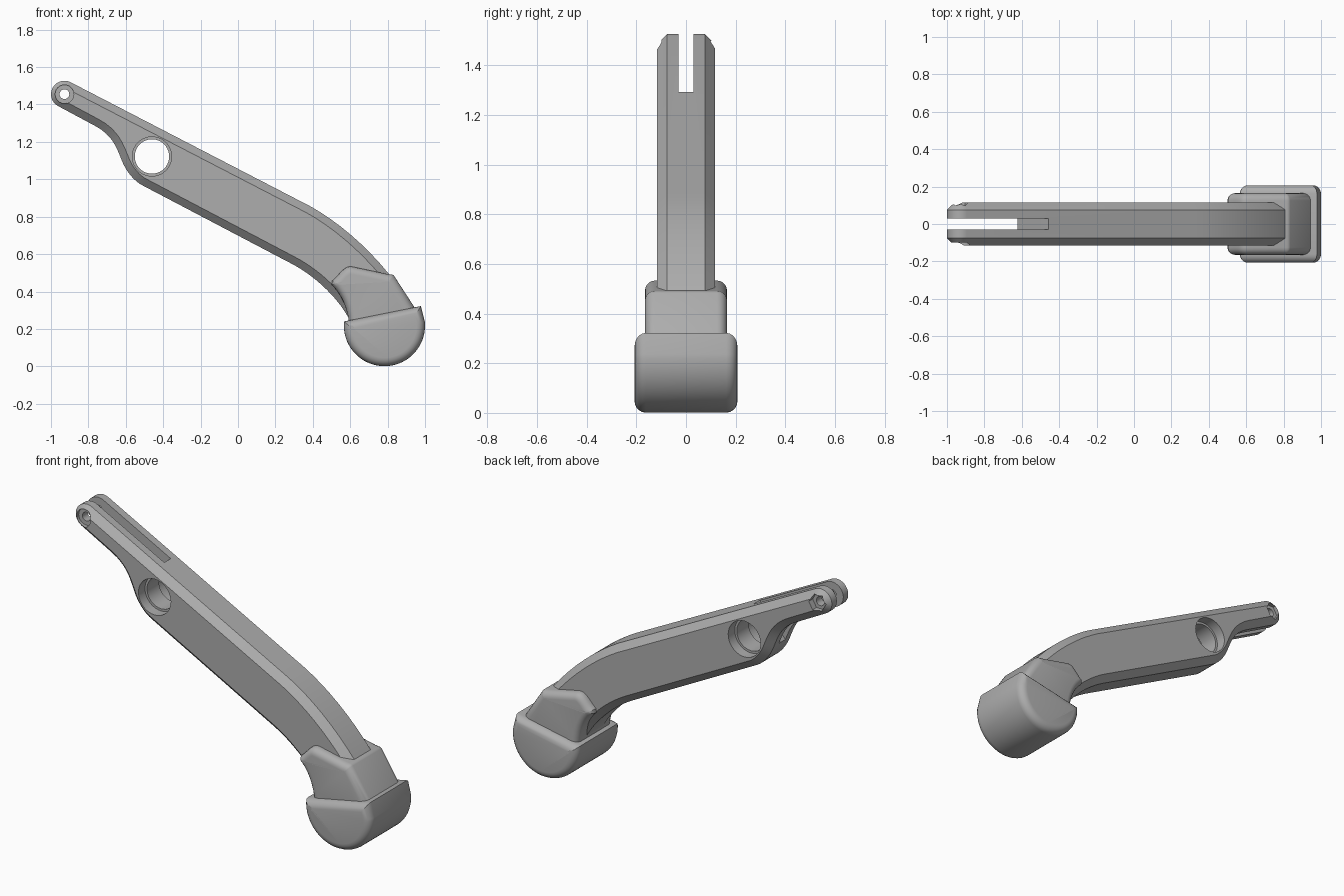
import bpy, bmesh, math
from mathutils import Vector

cube = bpy.data.objects.get("Cube")
if cube:
    bpy.data.objects.remove(cube, do_unlink=True)

# Single grey finish
grey = bpy.data.materials.new("plain grey")
grey.use_nodes = True
colour = (0.42, 0.42, 0.42, 1)
grey.diffuse_color = colour
grey.node_tree.nodes["Principled BSDF"].inputs["Base Color"].default_value = colour


def curve(a, b, c, d, n=12):
    """Points on a cubic curve in the side plane."""
    a, b, c, d = map(Vector, (a, b, c, d))
    return [tuple(a * (1 - t) ** 3 + b * 3 * t * (1 - t) ** 2 + c * 3 * t * t * (1 - t) + d * t ** 3)
            for t in (i / n for i in range(n + 1))]


def arc(cx, cz, r, start, end, n):
    angles = [math.radians(start + (end - start) * i / n) for i in range(n + 1)]
    return [(cx + r * math.cos(a), cz + r * math.sin(a)) for a in angles]


def extrude(name, points, y0, y1, bevel=0, segments=1):
    """Side profile extruded across y, with its two outlines bevelled."""
    bm = bmesh.new()
    front = bm.faces.new([bm.verts.new((x, y0, z)) for x, z in points])
    made = bmesh.ops.extrude_face_region(bm, geom=[front], use_keep_orig=True)["geom"]
    bmesh.ops.translate(bm, verts=[v for v in made if isinstance(v, bmesh.types.BMVert)],
                        vec=(0, y1 - y0, 0))
    bmesh.ops.recalc_face_normals(bm, faces=bm.faces)
    if bevel:
        rims = [e for e in bm.edges if abs(e.verts[0].co.y - e.verts[1].co.y) < 1e-5]
        bmesh.ops.bevel(bm, geom=rims, offset=bevel, segments=segments, profile=0.5,
                        affect='EDGES', clamp_overlap=False)
    mesh = bpy.data.meshes.new(name)
    bm.to_mesh(mesh)
    bm.free()
    mesh.materials.append(grey)
    ob = bpy.data.objects.new(name, mesh)
    bpy.context.collection.objects.link(ob)
    return ob


def activate(ob):
    bpy.ops.object.select_all(action='DESELECT')
    ob.select_set(True)
    bpy.context.view_layer.objects.active = ob


def cut(ob, points, y0, y1):
    cutter = extrude("cutter", points, y0, y1)
    cutter.hide_render = True
    mod = ob.modifiers.new("cut", 'BOOLEAN')
    mod.operation, mod.solver, mod.object = 'DIFFERENCE', 'EXACT', cutter
    activate(ob)
    bpy.ops.object.modifier_apply(modifier=mod.name)
    bpy.data.objects.remove(cutter, do_unlink=True)


def circle(cx, cz, r, n):
    return arc(cx, cz, r, 0, 360, n)[:-1]


# Chamfered arm with a round tip, a necked underside and a bent lower end
tip = (-0.928, 1.455)
profile = arc(*tip, 0.072, 62, 242, 16)
profile += curve((-0.763, 1.285), (-0.67, 1.235), (-0.65, 1.17), (-0.625, 1.11), 8)
profile += curve((-0.625, 1.11), (-0.60, 1.04), (-0.55, 0.985), (-0.506, 0.965), 8)[1:]
profile += curve((0.284, 0.55), (0.42, 0.48), (0.55, 0.35), (0.60, 0.24))
profile += curve((0.94, 0.30), (0.785, 0.57), (0.54, 0.785), (0.33, 0.885))
arm = extrude("arm", profile, -0.116, 0.116, 0.04)

# Slot that forks the upper end
cut(arm, [(-1.2, 1.7), (-0.25, 1.51), (-0.46, 1.29), (-0.64, 1.09), (-0.72, 1.0), (-1.2, 1.0)],
    -0.03, 0.03)

# Large pivot hole with shallow recesses on both sides
pivot = (-0.46, 1.122)
cut(arm, circle(*pivot, 0.092, 40), -0.3, 0.3)
for side in (-1, 1):
    cut(arm, circle(*pivot, 0.105, 40), *sorted((side * 0.055, side * 0.3)))

# Pin hole: round recess at the front, hexagonal recess at the back
cut(arm, circle(*tip, 0.026, 20), -0.3, 0.3)
cut(arm, circle(*tip, 0.05, 24), -0.3, -0.08)
cut(arm, circle(*tip, 0.05, 6), 0.08, 0.3)

# Rounded socket block gripping the lower end
socket_profile = curve((0.61, 0.533), (0.565, 0.54), (0.545, 0.49), (0.503, 0.457), 8)
socket_profile += curve((0.50, 0.435), (0.55, 0.39), (0.59, 0.32), (0.60, 0.18), 8)
socket_profile += [(0.94, 0.18), (0.944, 0.315)]
socket_profile += curve((0.835, 0.483), (0.825, 0.495), (0.815, 0.49), (0.79, 0.495), 4)
socket = extrude("socket_block", socket_profile, -0.165, 0.165, 0.04, 5)

# Half-round foot with a tilted top
foot_profile = [(0.978, 0.322), (0.567, 0.24)] + arc(0.783, 0.218, 0.217, 180, 365, 40)
foot = extrude("foot", foot_profile, -0.207, 0.207, 0.045, 5)

for part in (arm, socket, foot):
    activate(part)
    bpy.ops.object.shade_smooth_by_angle(angle=math.radians(28))
